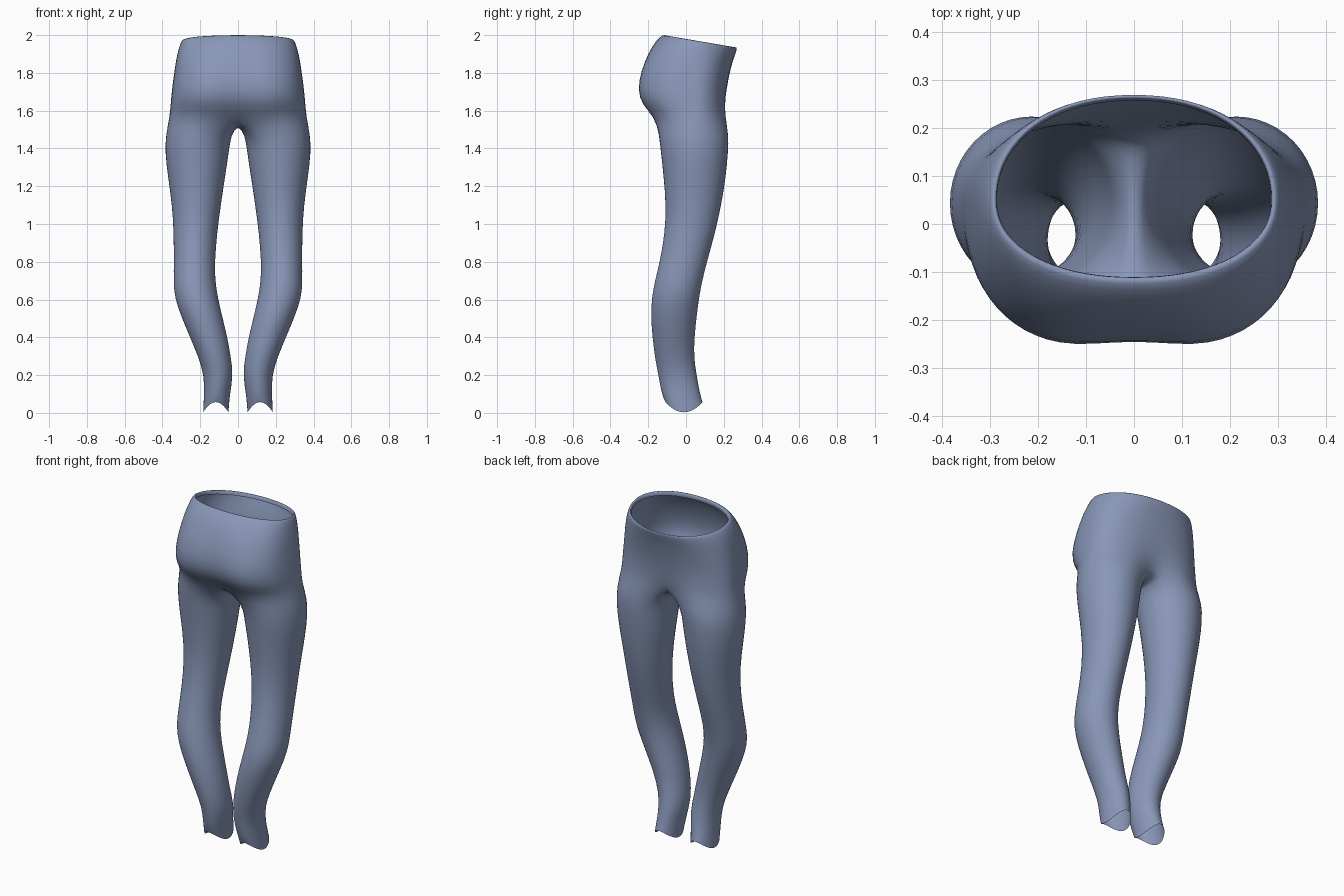
import bpy, bmesh, math

if "Cube" in bpy.data.objects:
    bpy.data.objects.remove(bpy.data.objects["Cube"])

fabric = bpy.data.materials.new("slate_blue_fabric")
fabric.diffuse_color = (0.25, 0.31, 0.48, 1)
fabric.use_nodes = True
fabric.node_tree.nodes["Principled BSDF"].inputs["Base Color"].default_value = fabric.diffuse_color

N = 24          # points round one leg
ARC = 18        # segments round half of the hips

# leg rows: z, inner x, outer x, -y edge, +y edge
LEG = [(0.03, .05, .185, -.11, .088), (0.10, .043, .18, -.13, .075),
       (0.20, .024, .18, -.147, .057), (0.30, .038, .212, -.167, .042),
       (0.40, .055, .255, -.178, .046), (0.50, .08, .297, -.187, .056),
       (0.61, .106, .338, -.183, .07), (0.70, .12, .342, -.165, .087),
       (0.80, .122, .341, -.14, .112), (0.95, .11, .341, -.113, .155),
       (1.10, .09, .35, -.107, .188), (1.25, .067, .372, -.12, .213),
       (1.38, .047, .388, -.134, .224), (1.47, .036, .384, -.145, .229)]

# hip rows: z, half width, -y edge, +y edge, -y dip, +y dip, roundness, tilt
HIP = [(1.57, .363, -.19, .23, .03, .045, .85, 0),
       (1.63, .358, -.25, .22, .03, .02, .78, 0),
       (1.71, .351, -.275, .215, .025, 0, .75, 0),
       (1.80, .339, -.25, .23, .015, 0, .78, .04),
       (1.88, .327, -.205, .248, .005, 0, .82, .10),
       (1.94, .311, -.155, .265, 0, 0, .88, .16),
       (1.97, .298, -.122, .273, 0, 0, .92, .17),
       (1.968, .287, -.110, .262, 0, 0, .92, .17),
       (1.945, .287, -.112, .258, 0, 0, .92, .17)]

bm = bmesh.new()


def leg_ring(row, hem):
    z, xi, xo, yb, yf = row
    ring = []
    for i in range(N):
        t = 2 * math.pi * i / N
        dz = 0.028 * math.cos(2 * t) if hem else 0
        ring.append(bm.verts.new(((xi + xo) / 2 + (xo - xi) / 2 * math.sin(t),
                                  (yb + yf) / 2 - (yf - yb) / 2 * math.cos(t),
                                  z + dz)))
    return ring


def hip_arc(row):
    z, w, yb, yf, db, df, e, tilt = row
    cy, arc = 0.05, []
    for j in range(ARC + 1):
        s = math.pi * j / ARC
        c = math.cos(s)
        x = 0 if j in (0, ARC) else w * math.sin(s) ** e
        dip = math.exp(-(x / 0.11) ** 2)
        if c > 0:
            y = cy - (cy - yb) * c ** e + db * dip
        else:
            y = cy + (yf - cy) * (-c) ** 0.95 - df * dip
        arc.append(bm.verts.new((x, y, z - tilt * (y - 0.07))))
    return arc


def bridge(lo, hi, closed):
    n = len(lo)
    for i in range(n if closed else n - 1):
        k = (i + 1) % n
        bm.faces.new((lo[i], lo[k], hi[k], hi[i]))


# leg tube
legs = [leg_ring(r, k == 0) for k, r in enumerate(LEG)]
for a, b in zip(legs, legs[1:]):
    bridge(a, b, True)

# hips, open at the waist with a small turned-in lip
hips = [hip_arc(r) for r in HIP]
for a, b in zip(hips, hips[1:]):
    bridge(a, b, False)

# crotch saddle on the centre line, joining the hips to the inner thigh
base = hips[0]
y0, y1 = base[-1].co.y, base[0].co.y
saddle = []
for k in range(1, N - ARC):
    f = k / (N - ARC)
    z = 1.527 + 0.043 * (2 * f - 1) ** 2
    saddle.append(bm.verts.new((0, y0 + (y1 - y0) * f, z)))
top = base + saddle
start = (N - ARC) // 2
thigh = [legs[-1][(i - start) % N] for i in range(N)]
bridge(thigh, top, True)

mesh = bpy.data.meshes.new("leggings")
bm.to_mesh(mesh)
bm.free()
mesh.materials.append(fabric)
obj = bpy.data.objects.new("leggings", mesh)
bpy.context.collection.objects.link(obj)

# mirrored other half, then smoothing
mirror = obj.modifiers.new("mirror", 'MIRROR')
mirror.use_axis[0] = True
mirror.use_clip = True
mirror.merge_threshold = 0.0005
sub = obj.modifiers.new("smooth", 'SUBSURF')
sub.levels = sub.render_levels = 1
for p in mesh.polygons:
    p.use_smooth = True
